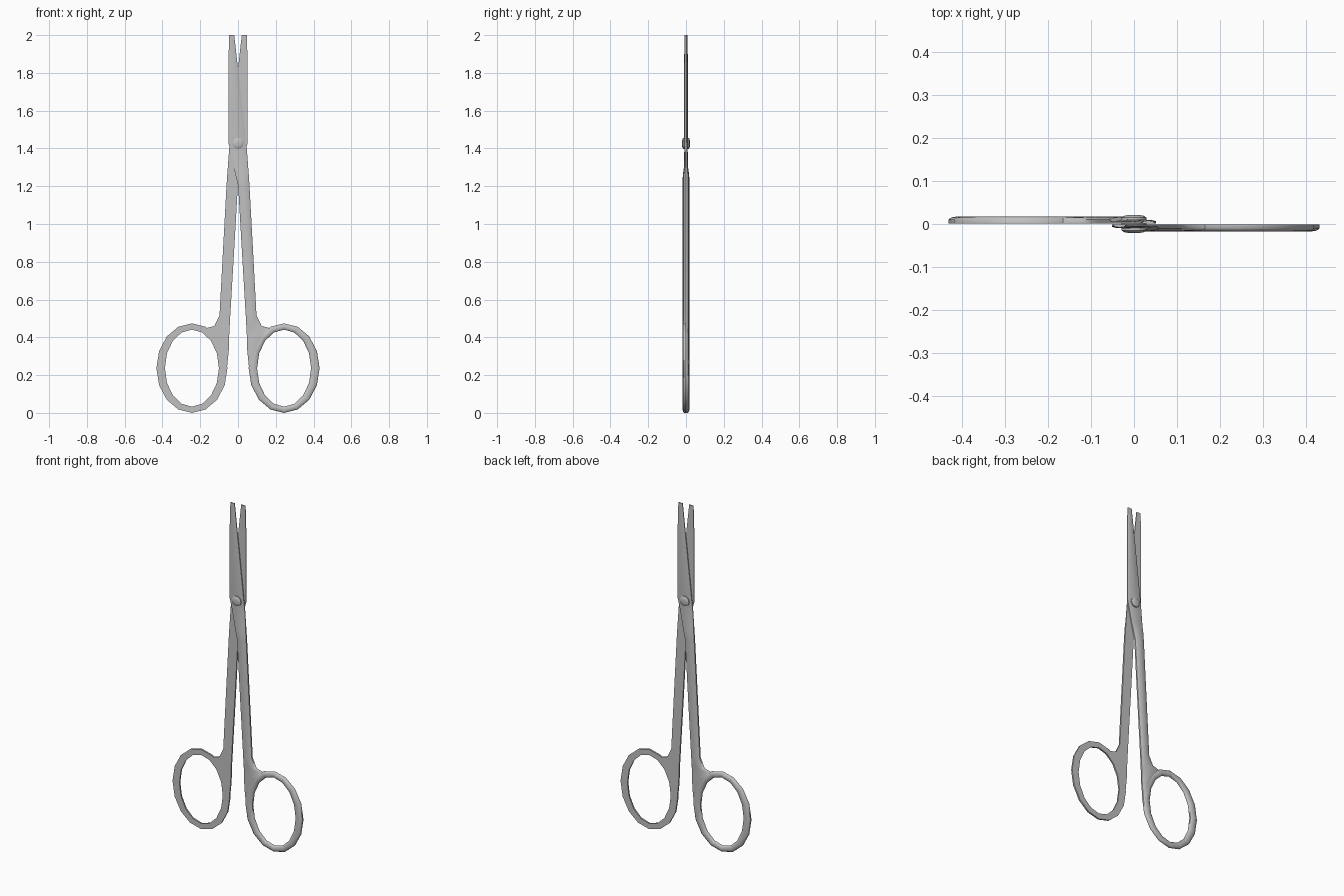
import bpy, bmesh, math

cube = bpy.data.objects.get("Cube")
if cube:
    bpy.data.objects.remove(cube, do_unlink=True)

steel = bpy.data.materials.new("brushed_steel")
steel.use_nodes = True
grey = (0.53, 0.53, 0.53, 1)
steel.diffuse_color = grey
steel.node_tree.nodes["Principled BSDF"].inputs["Base Color"].default_value = grey

# Cross-section: flat inner side, crowned outer side (fraction across, fraction deep)
SECTION = [(0, 0), (0, 0.55), (0.14, 0.84), (0.5, 1), (0.86, 0.84), (1, 0.55), (1, 0)]


def finish(bm, name, angle=50):
    bmesh.ops.recalc_face_normals(bm, faces=bm.faces)
    mesh = bpy.data.meshes.new(name)
    bm.to_mesh(mesh)
    bm.free()
    mesh.materials.append(steel)
    obj = bpy.data.objects.new(name, mesh)
    bpy.context.collection.objects.link(obj)
    bpy.ops.object.select_all(action='DESELECT')
    obj.select_set(True)
    bpy.context.view_layer.objects.active = obj
    bpy.ops.object.shade_smooth_by_angle(angle=math.radians(angle))
    return obj


def sweep(name, stations, closed=False):
    """Skin the section between pairs of (x, z) edge points, each with a depth."""
    bm = bmesh.new()
    rows = []
    for (xa, za), (xb, zb), depth in stations:
        rows.append([bm.verts.new((xa + (xb - xa) * u, -0.001 - depth * v, za + (zb - za) * u))
                     for u, v in SECTION])
    n = len(SECTION)
    for i in range(len(rows) if closed else len(rows) - 1):
        a, b = rows[i], rows[(i + 1) % len(rows)]
        for k in range(n):
            j = (k + 1) % n
            bm.faces.new((a[k], a[j], b[j], b[k]))
    if not closed:
        bm.faces.new(rows[0])
        bm.faces.new(rows[-1])
    return finish(bm, name)


# Height, left edge, right edge, depth from the ring up to the blade tip
ARM = [(0.22, 0.06, 0.09, 0.015), (0.33, 0.049, 0.112, 0.017), (0.40, 0.047, 0.15, 0.017),
       (0.445, 0.045, 0.185, 0.016), (0.46, 0.044, 0.125, 0.017), (0.515, 0.041, 0.098, 0.017),
       (0.85, 0.021, 0.08, 0.017), (1.2, 0.001, 0.061, 0.017), (1.26, -0.013, 0.057, 0.016),
       (1.30, -0.022, 0.054, 0.010), (1.395, -0.042, 0.047, 0.008)]
BLADE = [(1.395, -0.042, 0.047, 0.008), (1.43, -0.051, 0.043, 0.010),
         (1.84, -0.051, -0.002, 0.009), (2.0, -0.047, -0.02, 0.007)]


def straight(rows):
    return [((left, z), (right, z), depth) for z, left, right, depth in rows]


def oval(rx, rz, count=16):
    angles = [2 * math.pi * i / count for i in range(count)]
    return [(0.244 + rx * math.cos(a), 0.237 + rz * math.sin(a)) for a in angles]


# Each half is the other turned half way round the vertical axis
for side, turn in (("left", 0), ("right", math.pi)):
    ring = [(p, q, 0.017) for p, q in zip(oval(0.143, 0.204), oval(0.188, 0.237))]
    parts = [sweep(side + "_finger_ring", ring, closed=True),
             sweep(side + "_handle_arm", straight(ARM)),
             sweep(side + "_handle_blade", straight(BLADE))]

    # Domed pivot screw head
    bm = bmesh.new()
    rows = []
    for r, y in ((0.029, 0), (0.029, -0.015), (0.023, -0.019), (0.012, -0.021)):
        rows.append([bm.verts.new((r * math.cos(a), y, 1.427 + r * math.sin(a)))
                     for a in (2 * math.pi * i / 16 for i in range(16))])
    for a, b in zip(rows, rows[1:]):
        for i in range(16):
            j = (i + 1) % 16
            bm.faces.new((a[i], a[j], b[j], b[i]))
    bm.faces.new(rows[-1])
    bm.faces.new(rows[0])
    parts.append(finish(bm, side + "_pivot_screw"))

    for part in parts:
        part.rotation_euler.z = turn
